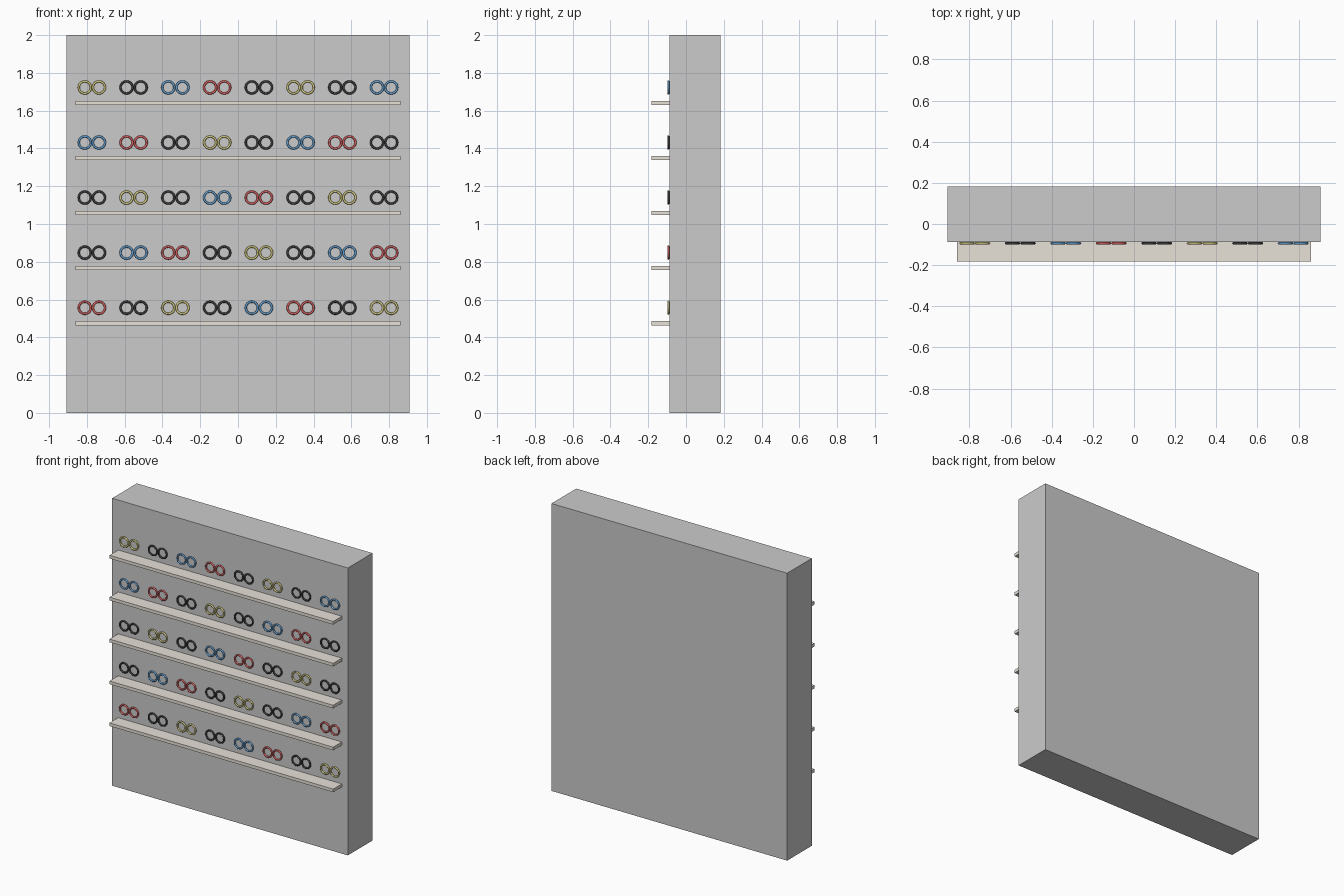
import bpy
from math import radians
from mathutils import Matrix

if "Cube" in bpy.data.objects:
    bpy.data.objects.remove(bpy.data.objects["Cube"])

WALL_FRONT, WALL_BACK = -0.088, 0.183
ROWS = ["YKBRKYKB", "BRKYKBRK", "KYKBRKYK", "KBRKYKBR", "RKYKBRKY"]
ROW_STEP, COL_STEP = 0.2916, 0.221
RING_R, TUBE_R, RING_X = 0.032, 0.0057, 0.0375


def material(name, rgb):
    mat = bpy.data.materials.new(name)
    mat.diffuse_color = (*rgb, 1)
    mat.use_nodes = True
    mat.node_tree.nodes["Principled BSDF"].inputs["Base Color"].default_value = mat.diffuse_color
    return mat


def box(name, x, y, z, mat=None):
    """Box spanning the given (min, max) ranges."""
    lo, hi = zip(x, y, z)
    bpy.ops.mesh.primitive_cube_add(size=1)
    ob = bpy.context.object
    ob.name = name
    size = [b - a for a, b in zip(lo, hi)]
    ob.data.transform(Matrix.Diagonal((*size, 1)))
    ob.location = [(a + b) / 2 for a, b in zip(lo, hi)]
    if mat:
        ob.data.materials.append(mat)
    return ob


def glasses(name, mat):
    """Pair of upright lens rings, mirrored about the nose line."""
    bpy.ops.mesh.primitive_torus_add(major_radius=RING_R, minor_radius=TUBE_R,
                                     major_segments=32, minor_segments=10)
    ob = bpy.context.object
    ob.name = name
    ob.data.transform(Matrix.Translation((RING_X, 0, 0)) @ Matrix.Rotation(radians(90), 4, 'X'))
    ob.data.materials.append(mat)
    bpy.ops.object.shade_smooth()
    ob.modifiers.new("mirror", 'MIRROR').use_mirror_merge = False
    return ob


cream = material("cream", (0.80, 0.76, 0.69))
colours = {
    'Y': ("yellow", material("yellow", (0.66, 0.60, 0.22))),
    'K': ("black", material("black", (0.05, 0.05, 0.05))),
    'B': ("blue", material("blue", (0.13, 0.36, 0.66))),
    'R': ("red", material("red", (0.70, 0.12, 0.12))),
}

# Display wall
box("display_wall", (-0.907, 0.907), (WALL_FRONT, WALL_BACK), (0, 2))

# Shelves with a row of glasses above each
first = {}
for r, row in enumerate(ROWS):
    z = 1.641 - r * ROW_STEP
    box(f"shelf_{r + 1}", (-0.861, 0.861), (-0.183, WALL_FRONT), (z - 0.011, z + 0.011), cream)
    for c, key in enumerate(row):
        label, mat = colours[key]
        if key in first:
            ob = first[key].copy()
            bpy.context.collection.objects.link(ob)
        else:
            ob = first[key] = glasses("glasses", mat)
        ob.name = f"{label}_glasses_{r + 1}_{c + 1}"
        ob.location = ((c - 3.5) * COL_STEP, WALL_FRONT - TUBE_R, z + 0.082)
